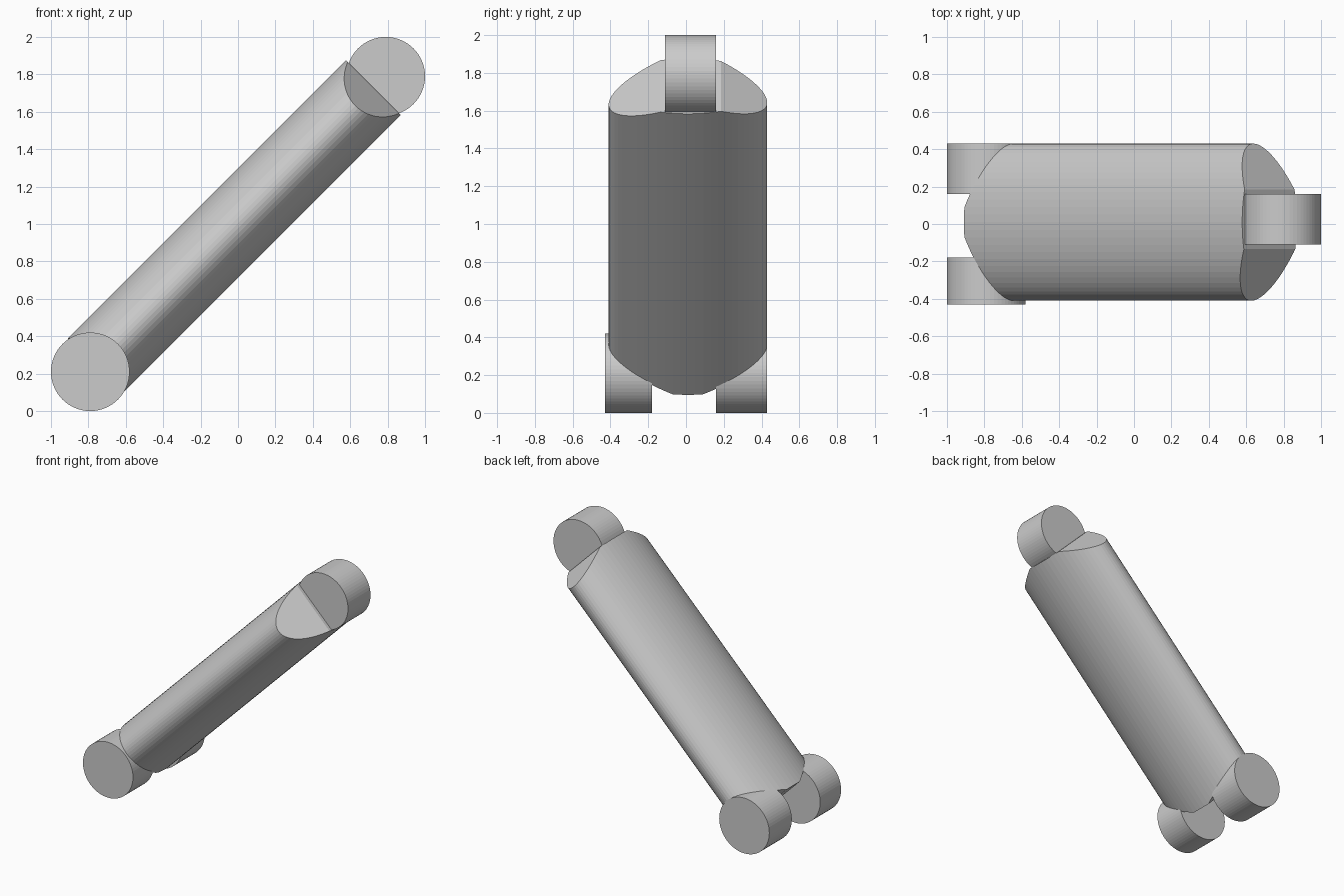
import bpy, bmesh
from math import pi, sqrt
from mathutils import Matrix, Vector

if "Cube" in bpy.data.objects:
    bpy.data.objects.remove(bpy.data.objects["Cube"])

SIDES = 64


def finish(bm, name):
    mesh = bpy.data.meshes.new(name)
    bmesh.ops.recalc_face_normals(bm, faces=bm.faces)
    bm.to_mesh(mesh)
    bm.free()
    obj = bpy.data.objects.new(name, mesh)
    bpy.context.collection.objects.link(obj)
    return obj


def cylinder(depth, rx, ry):
    bm = bmesh.new()
    bmesh.ops.create_cone(bm, cap_ends=True, segments=SIDES, radius1=1, radius2=1, depth=1)
    bmesh.ops.scale(bm, vec=(rx, ry, depth), verts=bm.verts)
    return bm


def cut(bm, point, normal):
    geom = bm.verts[:] + bm.edges[:] + bm.faces[:]
    bmesh.ops.bisect_plane(bm, geom=geom, plane_co=point, plane_no=normal, clear_outer=True)
    bmesh.ops.holes_fill(bm, edges=[e for e in bm.edges if e.is_boundary])


def knuckle(name, x, z, y0, y1):
    bm = cylinder(y1 - y0, 0.21, 0.21)
    bm.transform(Matrix.Translation((x, (y0 + y1) / 2, z)) @ Matrix.Rotation(pi / 2, 4, 'X'))
    return finish(bm, name)


# Slanted elliptical bar: flat centre strip and chamfered flanks at each end
bar = cylinder(3, 0.207, 0.42)
top, bottom = 1.029, -1.075
cut(bar, Vector((0, 0, top)), Vector((0, 0, 1)))
cut(bar, Vector((0, 0, bottom)), Vector((0, 0, -1)))
for end, sign, ys, slope in ((top, 1, (-0.145, 0.175), 0.50), (bottom, -1, (-0.08, 0.08), 0.46)):
    for y, side in zip(ys, (-1, 1)):
        cut(bar, Vector((0, y, end)), Vector((0, side * slope, sign)).normalized())
bar.transform(Matrix.Translation((-0.003, 0.01, 1.002)) @ Matrix.Rotation(pi / 4, 4, 'Y'))
finish(bar, "link_bar")

# Hinge knuckles: one at the top, a pair at the bottom
knuckle("upper_knuckle", 0.79, 1.79, -0.11, 0.16)
knuckle("lower_knuckle_front", -0.79, 0.21, -0.43, -0.18)
knuckle("lower_knuckle_back", -0.79, 0.21, 0.16, 0.43)
